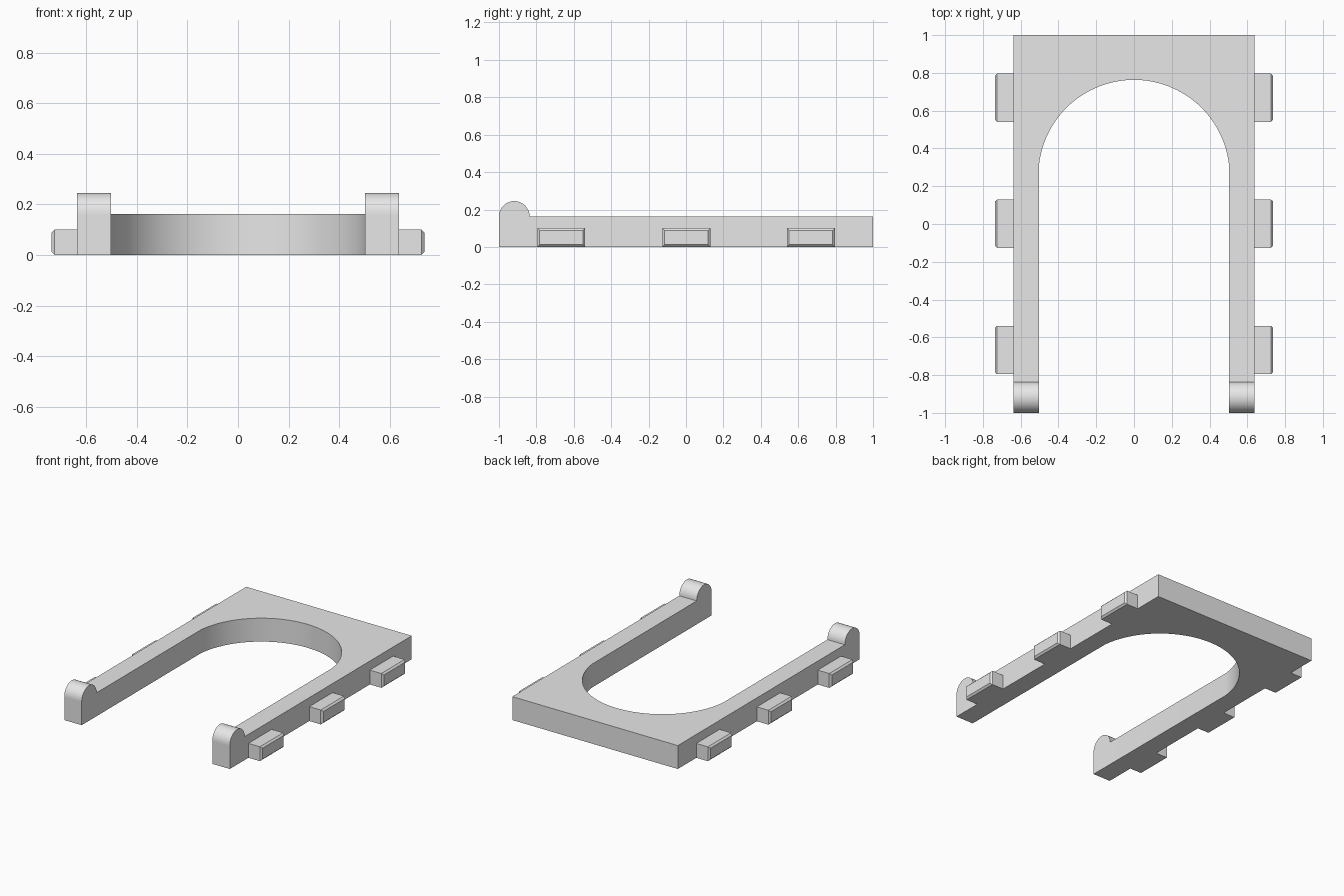
import bpy
import bmesh
from math import sin, cos, pi, asin
from mathutils import Vector

cube = bpy.data.objects.get("Cube")
if cube:
    bpy.data.objects.remove(cube, do_unlink=True)

HALF_W, INNER, TOP = 0.637, 0.503, 0.163
ARC_R, ARC_Y = 0.506, 0.257
KNOB_R = 0.082

grey = bpy.data.materials.new("plain grey")
grey.use_nodes = True
colour = (0.8, 0.8, 0.8, 1)
grey.diffuse_color = colour
grey.node_tree.nodes["Principled BSDF"].inputs["Base Color"].default_value = colour


def finish(bm, name):
    """Turn a bmesh into a named grey object with sharp creases."""
    bmesh.ops.recalc_face_normals(bm, faces=bm.faces)
    mesh = bpy.data.meshes.new(name)
    bm.to_mesh(mesh)
    bm.free()
    mesh.materials.append(grey)
    obj = bpy.data.objects.new(name, mesh)
    bpy.context.collection.objects.link(obj)
    bpy.ops.object.select_all(action='DESELECT')
    obj.select_set(True)
    bpy.context.view_layer.objects.active = obj
    bpy.ops.object.shade_smooth_by_angle(angle=pi / 6)
    return obj


def extrude_profile(name, points, offset):
    """Extrude a closed outline along the offset."""
    bm = bmesh.new()
    face = bm.faces.new([bm.verts.new(p) for p in points])
    ext = bmesh.ops.extrude_face_region(bm, geom=[face])
    moved = [g for g in ext["geom"] if isinstance(g, bmesh.types.BMVert)]
    bmesh.ops.translate(bm, verts=moved, vec=Vector(offset))
    return finish(bm, name)


# Arched frame: rectangular outside, round-ended opening
start = pi / 2 - asin(INNER / ARC_R)
steps = 64
arc = [(ARC_R * cos(a), ARC_Y + ARC_R * sin(a), 0)
       for a in (start + (pi - 2 * start) * i / steps for i in range(steps + 1))]
outline = [(INNER, -1, 0)] + arc + [
    (-INNER, -1, 0), (-HALF_W, -1, 0), (-HALF_W, 1, 0), (HALF_W, 1, 0), (HALF_W, -1, 0)]
extrude_profile("arched_frame", outline, (0, 0, TOP))

for side, label in ((1, "left"), (-1, "right")):
    # Rounded knob on top of each leg end
    knob = [(side * INNER, -1 + KNOB_R + KNOB_R * cos(pi * i / 24),
             TOP + KNOB_R * sin(pi * i / 24)) for i in range(25)]
    extrude_profile(label + "_end_knob", knob, (side * (HALF_W - INNER), 0, 0))

    # Side tabs with a chamfered outer face
    for y, place in ((-0.667, "front"), (0.002, "middle"), (0.668, "back")):
        bm = bmesh.new()
        bmesh.ops.create_cube(bm, size=1)
        bmesh.ops.scale(bm, vec=(0.1, 0.256, 0.1), verts=bm.verts)
        bmesh.ops.translate(bm, vec=(side * (HALF_W + 0.05), y, 0.05), verts=bm.verts)
        outer = [e for e in bm.edges
                 if all(abs(v.co.x) > HALF_W + 0.05 for v in e.verts)]
        bmesh.ops.bevel(bm, geom=outer, offset=0.012, segments=1, affect='EDGES')
        finish(bm, f"{label}_{place}_tab")
